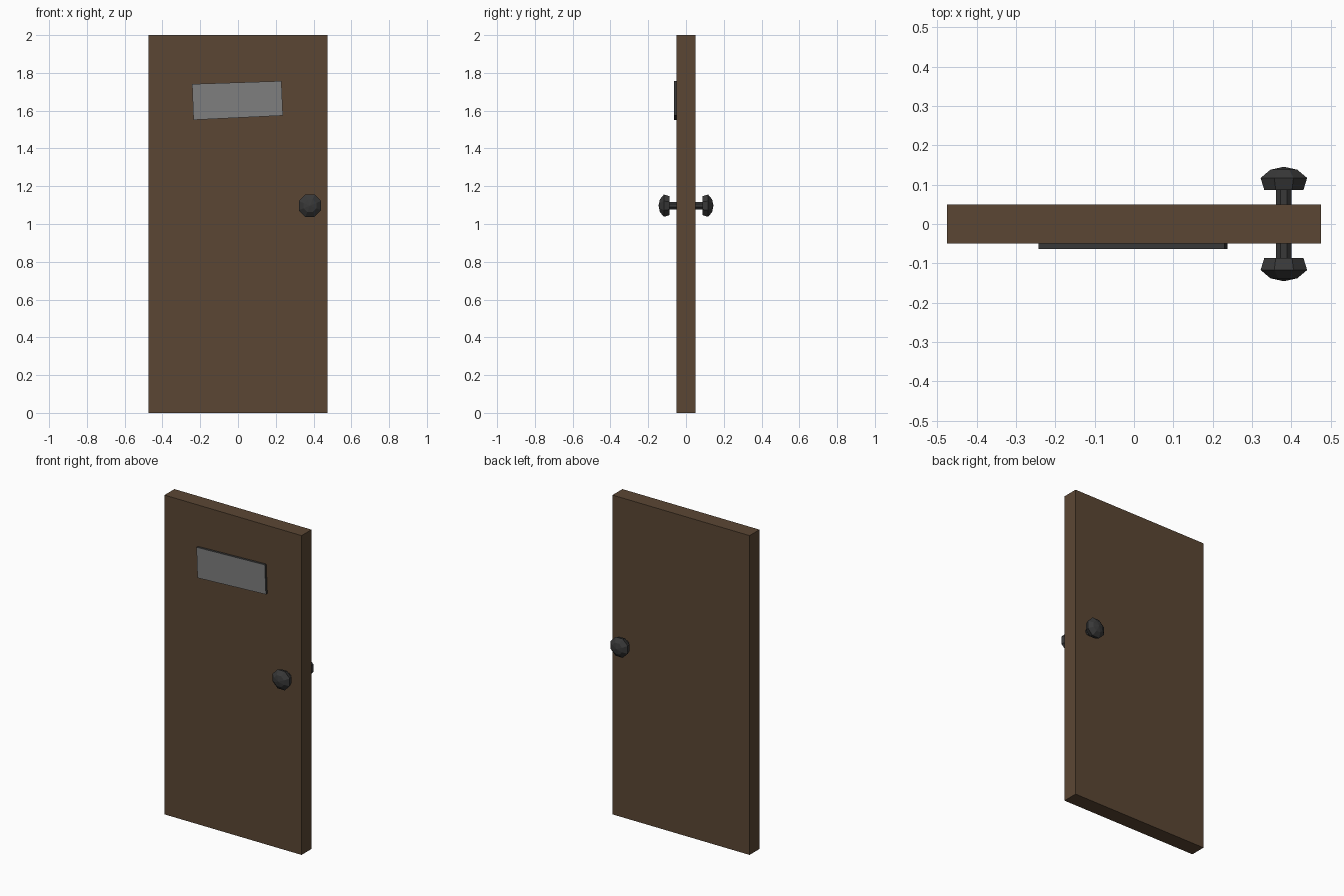
import bpy, bmesh, math
from mathutils import Matrix

if "Cube" in bpy.data.objects:
    bpy.data.objects.remove(bpy.data.objects["Cube"])


def material(name, rgb):
    m = bpy.data.materials.new(name)
    m.diffuse_color = (*rgb, 1)
    m.use_nodes = True
    m.node_tree.nodes["Principled BSDF"].inputs["Base Color"].default_value = m.diffuse_color
    return m


WOOD = material("brown wood", (0.105, 0.062, 0.034))
IRON = material("dark iron", (0.04, 0.04, 0.04))
GREY = material("grey plate", (0.21, 0.21, 0.21))


def make(name, bm, *mats):
    bmesh.ops.recalc_face_normals(bm, faces=bm.faces)
    me = bpy.data.meshes.new(name)
    bm.to_mesh(me)
    bm.free()
    for m in mats:
        me.materials.append(m)
    ob = bpy.data.objects.new(name, me)
    bpy.context.collection.objects.link(ob)
    return ob


# door slab
bm = bmesh.new()
bmesh.ops.create_cube(bm, size=1, matrix=Matrix.Translation((0, 0, 1)) @ Matrix.Diagonal((0.95, 0.098, 2, 1)))
make("door_slab", bm, WOOD)

# crooked sign plate: grey face, dark edges
bm = bmesh.new()
corners = [(-0.243, 1.741), (-0.236, 1.551), (0.238, 1.574), (0.230, 1.757)]
face = bm.faces.new([bm.verts.new((x, -0.049, z)) for x, z in corners])
ext = bmesh.ops.extrude_face_region(bm, geom=[face])
bmesh.ops.translate(bm, vec=(0, -0.015, 0), verts=[v for v in ext["geom"] if isinstance(v, bmesh.types.BMVert)])
bm.normal_update()
for f in bm.faces:
    f.material_index = 0 if abs(f.normal.y) > 0.9 else 1
make("sign_plate", bm, GREY, IRON)


# turned knob on a stem, one per side
def knob(name, side):
    profile = [(0.021, 0.045), (0.021, 0.087), (0.054, 0.087), (0.064, 0.117), (0.037, 0.138)]
    n = 8
    bm = bmesh.new()
    rings = []
    for r, y in profile:
        rings.append([bm.verts.new((0.381 + r * math.cos((i + 0.5) * math.tau / n), side * y,
                                    1.097 + r * math.sin((i + 0.5) * math.tau / n))) for i in range(n)])
    for a, b in zip(rings, rings[1:]):
        for i in range(n):
            j = (i + 1) % n
            bm.faces.new((a[i], a[j], b[j], b[i]))
    tip = bm.verts.new((0.381, side * 0.1455, 1.097))
    for i in range(n):
        bm.faces.new((rings[-1][i], rings[-1][(i + 1) % n], tip))
    bm.faces.new(rings[0])
    make(name, bm, IRON)


knob("front_knob", -1)
knob("back_knob", 1)
